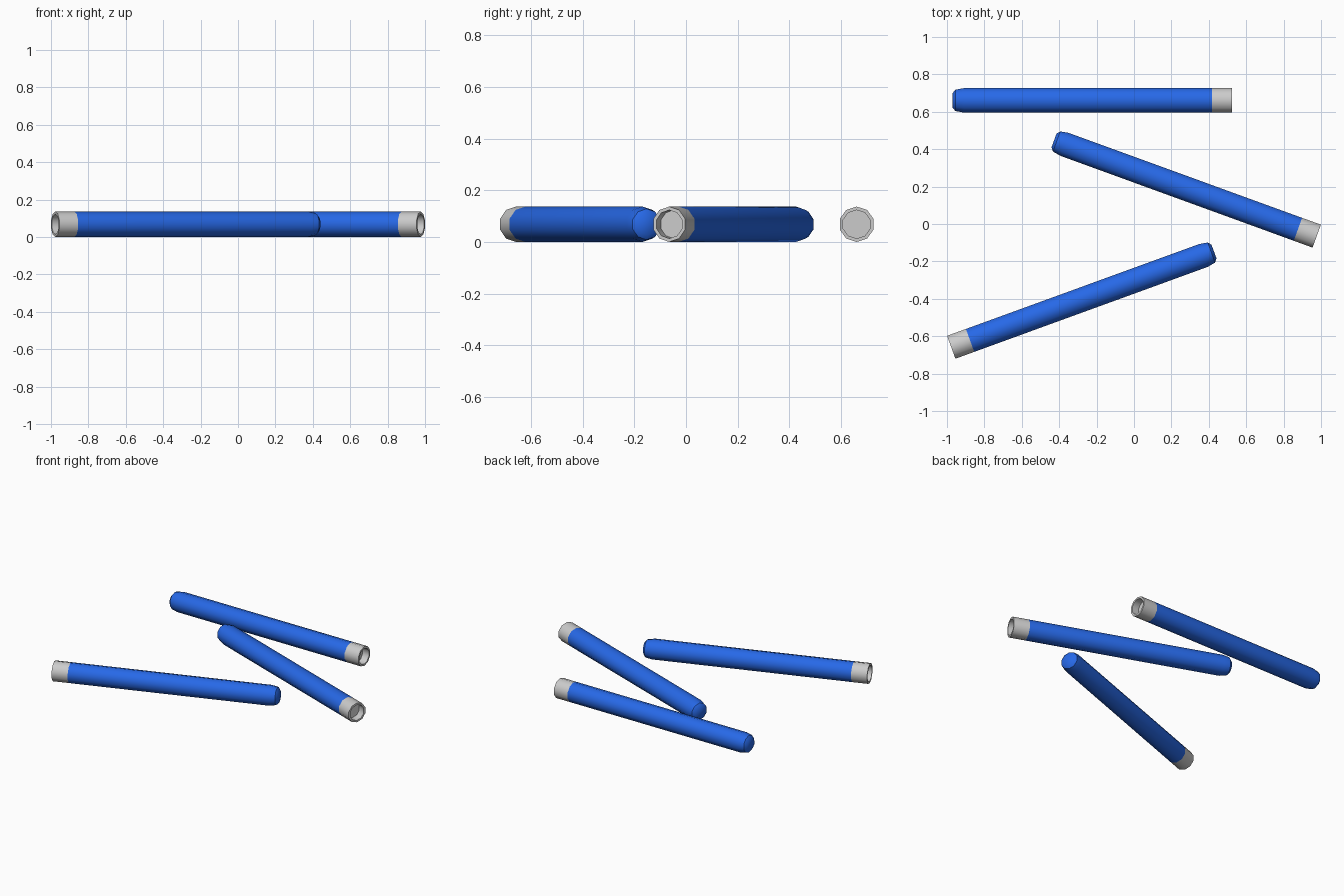
import bpy, bmesh
from math import sin, cos, pi, radians

if "Cube" in bpy.data.objects:
    bpy.data.objects.remove(bpy.data.objects["Cube"])

SIDES, R = 10, 0.0685
LENGTH, CAP = 1.495, 0.107

blue = bpy.data.materials.new("blue_plastic")
blue.diffuse_color = (0.02, 0.14, 0.8, 1)
blue.use_nodes = True
blue.node_tree.nodes["Principled BSDF"].inputs["Base Color"].default_value = blue.diffuse_color


def lathe(name, profile, location, angle, material=None):
    """Turn (distance along x, radius) points about the local x axis; fill both ends."""
    bm = bmesh.new()
    rings = []
    for x, r in profile:
        rings.append([bm.verts.new((x, r * cos(a), r * sin(a)))
                      for a in (pi / 2 + 2 * pi * i / SIDES for i in range(SIDES))])
    for a, b in zip(rings, rings[1:]):
        for i in range(SIDES):
            j = (i + 1) % SIDES
            bm.faces.new((a[i], a[j], b[j], b[i]))
    bm.faces.new(rings[0])
    bm.faces.new(rings[-1])
    bmesh.ops.recalc_face_normals(bm, faces=bm.faces)
    mesh = bpy.data.meshes.new(name)
    bm.to_mesh(mesh)
    bm.free()
    obj = bpy.data.objects.new(name, mesh)
    bpy.context.collection.objects.link(obj)
    obj.location = location
    obj.rotation_euler = (0, 0, angle)
    if material:
        mesh.materials.append(material)
    bpy.ops.object.select_all(action='DESELECT')
    obj.select_set(True)
    bpy.context.view_layer.objects.active = obj
    bpy.ops.object.shade_smooth_by_angle(angle=radians(40))


# x = 0 is the open end, the rod runs toward -x to its rounded tip
collar = [(-CAP, R), (0, R), (0, 0.055), (-0.05, 0.055)]
body = [(-CAP, R), (-LENGTH + 0.06, R), (-LENGTH + 0.015, 0.060), (-LENGTH, 0.041)]

# Open-end centre and heading of each rod
rods = [((0.525, 0.661), 0), ((0.977, -0.065), -20), ((-0.977, -0.659), 200)]
for n, ((x, y), deg) in enumerate(rods, 1):
    at = (x, y, R)
    lathe(f"rod_body_{n}", body, at, radians(deg), blue)
    lathe(f"rod_collar_{n}", collar, at, radians(deg))
